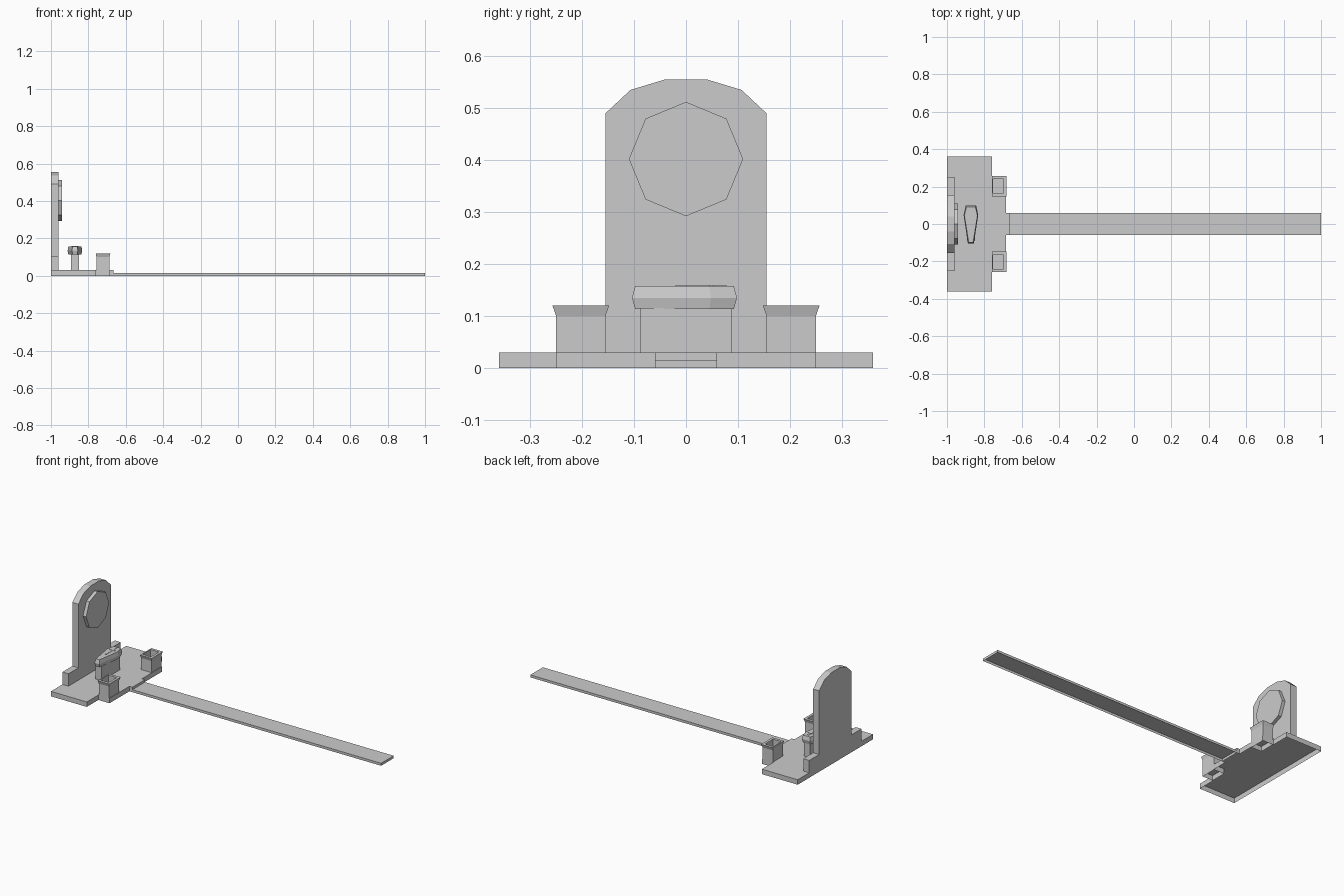
import bpy, bmesh, math

if "Cube" in bpy.data.objects:
    bpy.data.objects.remove(bpy.data.objects["Cube"])


def loft(name, rings, bottom=True, top=True):
    """Join equal-length rings of 3D points with flat faces."""
    bm = bmesh.new()
    vs = [[bm.verts.new(p) for p in r] for r in rings]
    n = len(vs[0])
    for a, b in zip(vs, vs[1:]):
        for i in range(n):
            j = (i + 1) % n
            bm.faces.new((a[i], a[j], b[j], b[i]))
    if bottom:
        bm.faces.new(vs[0][::-1])
    if top:
        bm.faces.new(vs[-1])
    if bottom and top:
        bmesh.ops.recalc_face_normals(bm, faces=bm.faces[:])
    me = bpy.data.meshes.new(name)
    bm.to_mesh(me)
    bm.free()
    ob = bpy.data.objects.new(name, me)
    bpy.context.collection.objects.link(ob)
    return ob


def rect(x0, x1, y0, y1, z):
    return [(x0, y0, z), (x1, y0, z), (x1, y1, z), (x0, y1, z)]


def box(name, x0, x1, y0, y1, z0, z1, bottom=True):
    return loft(name, [rect(x0, x1, y0, y1, z) for z in (z0, z1)], bottom)


def mirrored(half):
    """Complete a right-hand outline with its mirror image."""
    return half + [(-a, b) for a, b in reversed(half)]


# plinth: stepped plan, open underneath
half = [(0.06, -0.665), (0.06, -0.685), (0.25, -0.685),
        (0.25, -0.76), (0.36, -0.76), (0.36, -1.0)]
plan = mirrored(half)
loft("plinth", [[(x, y, z) for y, x in plan] for z in (0, 0.03)], bottom=False)

# long path, open underneath
box("path", -0.665, 1.0, -0.06, 0.06, 0, 0.015, bottom=False)

# headstone with shoulders and faceted arch
half = [(0.25, 0.03), (0.25, 0.105), (0.155, 0.105), (0.155, 0.49),
        (0.107, 0.535), (0.041, 0.555)]
face = mirrored(half)
loft("headstone", [[(x, y, z) for y, z in face] for x in (-1.0, -0.96)])

# octagonal medallion
octagon = [(0.11 * math.cos(i * math.pi / 4), 0.402 + 0.11 * math.sin(i * math.pi / 4))
           for i in range(8)]
loft("medallion", [[(x, y, z) for y, z in octagon] for x in (-0.96, -0.94)])

# bier and coffin
CX = -0.872
box("bier", CX - 0.021, CX + 0.021, -0.088, 0.088, 0.03, 0.115, bottom=False)
half = [(0.016, -0.104), (0.039, 0.048), (0.028, 0.098)]
rings = []
for z, inset in ((0.113, 0.006), (0.135, 0), (0.158, 0.006)):
    s = 1 - inset / 0.1
    rings.append([(CX + x - math.copysign(inset, x) * 0.7, y * s, z)
                  for x, y in mirrored(half)])
loft("coffin", rings)

# small cross on the lid
box("cross_upright", CX - 0.004, CX + 0.004, -0.02, 0.078, 0.157, 0.160)
box("cross_bar", CX - 0.018, CX + 0.018, 0.044, 0.053, 0.157, 0.160)

# flared square planters on the front corners
for side, y in (("left", -0.2025), ("right", 0.2025)):
    def ring(x0, x1, hy, z):
        return rect(x0, x1, y - hy, y + hy, z)
    loft("planter_" + side, [
        ring(-0.757, -0.688, 0.0475, 0),
        ring(-0.757, -0.688, 0.0475, 0.1),
        ring(-0.76, -0.682, 0.0545, 0.12),
        ring(-0.753, -0.697, 0.038, 0.12),
        ring(-0.753, -0.697, 0.038, 0.06),
    ], bottom=False)
